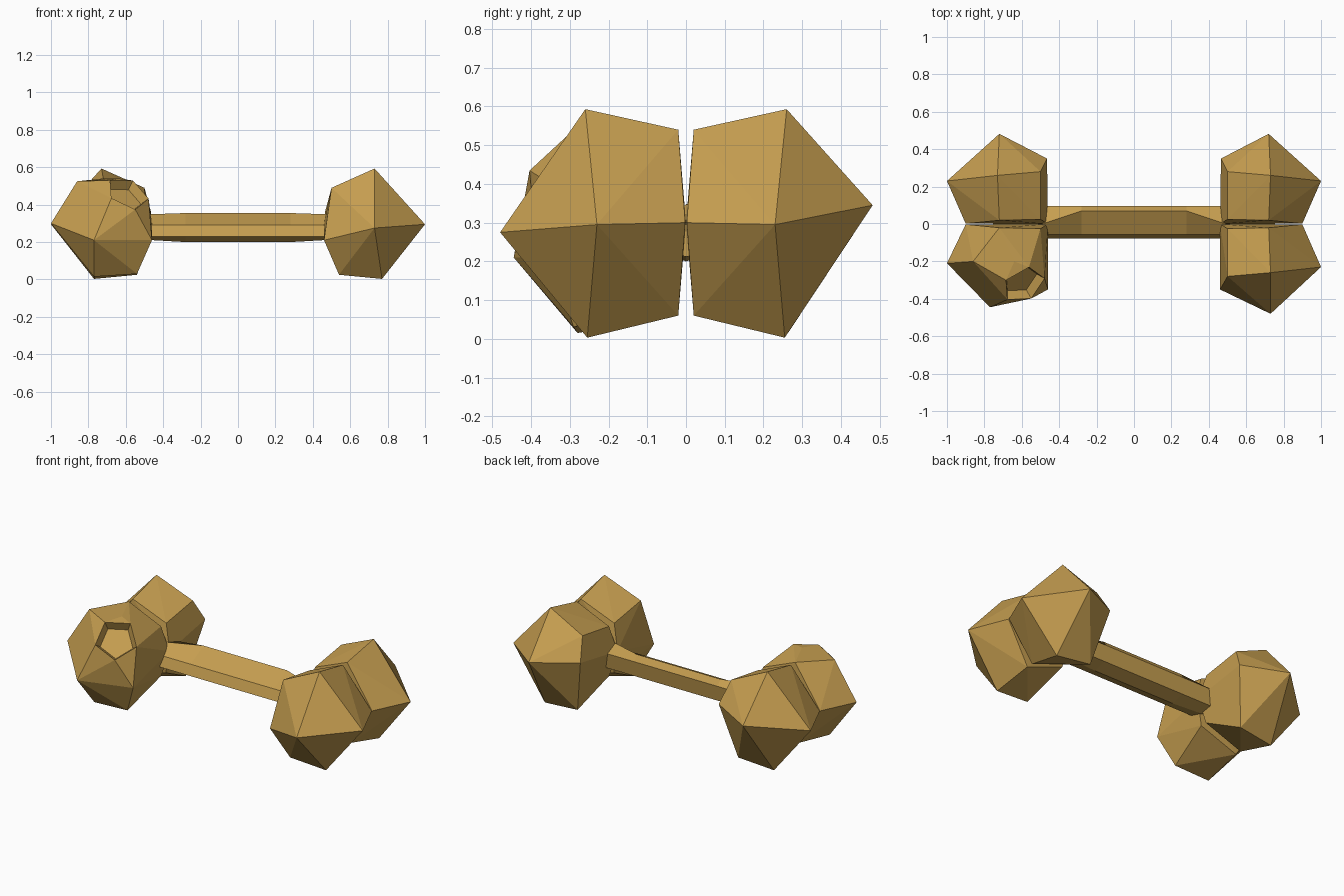
import bpy, bmesh, math
from mathutils import Vector

if "Cube" in bpy.data.objects:
    bpy.data.objects.remove(bpy.data.objects["Cube"])

mat = bpy.data.materials.new("tan")
mat.diffuse_color = (0.56, 0.34, 0.08, 1)
mat.use_nodes = True
mat.node_tree.nodes["Principled BSDF"].inputs["Base Color"].default_value = mat.diffuse_color


def finish(bm, name):
    bmesh.ops.recalc_face_normals(bm, faces=bm.faces[:])
    me = bpy.data.meshes.new(name)
    bm.to_mesh(me)
    bm.free()
    me.materials.append(mat)
    ob = bpy.data.objects.new(name, me)
    bpy.context.collection.objects.link(ob)
    return ob


def hull(points):
    bm = bmesh.new()
    vs = [bm.verts.new(p) for p in points]
    r = bmesh.ops.convex_hull(bm, input=vs)
    junk = {g for g in r["geom_interior"] + r["geom_unused"]
            if isinstance(g, bmesh.types.BMVert) and g.is_valid}
    bmesh.ops.delete(bm, geom=list(junk), context='VERTS')
    bmesh.ops.dissolve_limit(bm, angle_limit=math.radians(3),
                             verts=bm.verts[:], edges=bm.edges[:])
    return bm


# Facet corners where paired knobs touch (x outward, y away from the middle)
inner = [(0.90, 0.002, 0.30), (0.72, 0.02, 0.54), (0.50, 0.025, 0.45),
         (0.46, 0.0, 0.30), (0.50, 0.02, 0.15), (0.75, 0.02, 0.06)]
# Outer facet corners of a plain knob
outer = [(0.73, 0.26, 0.593), (1.0, 0.23, 0.295), (0.77, 0.255, 0.003),
         (0.50, 0.28, 0.49), (0.54, 0.27, 0.025)]
front_tip = [(0.73, 0.48, 0.275), (0.46, 0.35, 0.21)]
back_tip = [(0.72, 0.482, 0.345), (0.465, 0.35, 0.36)]


def place(pts, sx, sy):
    return [Vector((x * sx, y * sy, z)) for x, y, z in pts]


# Three plain knobs
for name, sx, sy, tip in (("front_right_knob", 1, -1, front_tip),
                          ("back_right_knob", 1, 1, back_tip),
                          ("back_left_knob", -1, 1, back_tip)):
    finish(hull(place(inner + outer + tip, sx, sy)), name)

# Front left knob with a five-sided dent
n = Vector((0.36, -0.62, 0.70)).normalized()
u = n.cross(Vector((0, 0, 1))).normalized()
v = n.cross(u)
c = Vector((-0.59, -0.325, 0.46))
ring = [c + 0.12 * (math.cos(a) * u + math.sin(a) * v)
        for a in (math.tau * i / 5 + 0.3 for i in range(5))]
body = [(0.86, 0.20, 0.525), (0.64, 0.20, 0.54), (1.0, 0.21, 0.30),
        (0.77, 0.28, 0.015), (0.54, 0.29, 0.03), (0.77, 0.445, 0.21),
        (0.46, 0.35, 0.21)]
bm = hull(place(inner + body, -1, -1) + ring)
dent = min(bm.faces, key=lambda f: (f.calc_center_median() - c).length)
bmesh.ops.recalc_face_normals(bm, faces=bm.faces[:])
bmesh.ops.inset_region(bm, faces=[dent], thickness=0.025, depth=-0.05)
finish(bm, "front_left_knob")

# Six-sided shaft whose top ridge bends forward at the ends
bm = bmesh.new()
loops = []
for x, ry, rz, lz in ((-0.49, 0.0, 0.348, 0.212), (-0.28, 0.07, 0.355, 0.2),
                      (0.28, 0.07, 0.355, 0.2), (0.49, 0.0, 0.348, 0.212)):
    prof = [(ry, rz), (-0.055, 0.29), (-0.077, 0.23),
            (0.0, lz), (0.08, 0.225), (0.095, 0.32)]
    loops.append([bm.verts.new((x, y, z)) for y, z in prof])
for a, b in zip(loops, loops[1:]):
    for i in range(6):
        j = (i + 1) % 6
        bm.faces.new((a[i], a[j], b[j], b[i]))
bm.faces.new(loops[0])
bm.faces.new(loops[-1])
finish(bm, "shaft")
